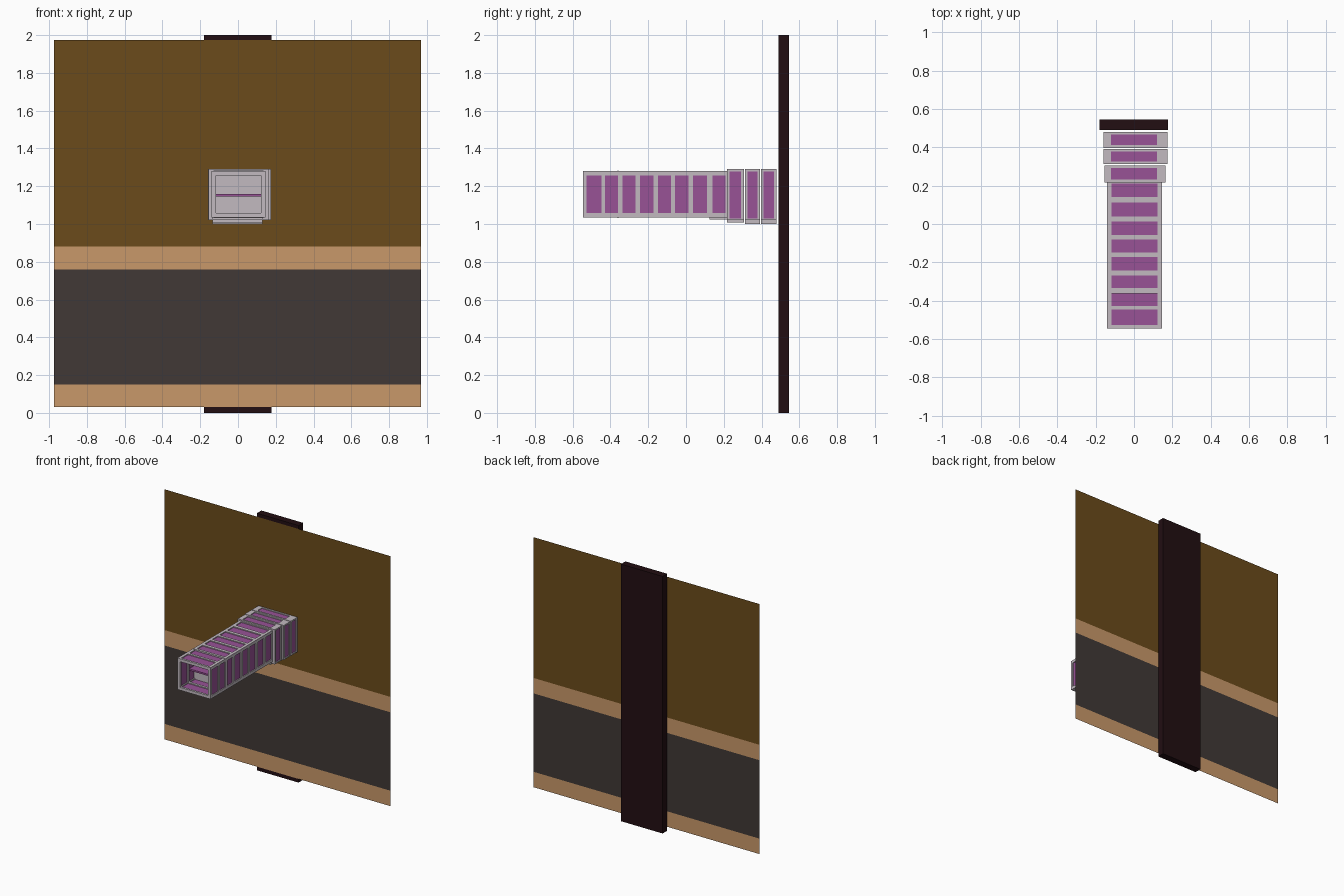
import bpy, bmesh
from mathutils import Matrix, Vector

if "Cube" in bpy.data.objects:
    bpy.data.objects.remove(bpy.data.objects["Cube"])


def material(name, rgb):
    m = bpy.data.materials.new(name)
    lin = [(c / 255 / 12.92) if c < 10 else ((c / 255 + 0.055) / 1.055) ** 2.4 for c in rgb]
    m.diffuse_color = (*lin, 1)
    m.use_nodes = True
    m.node_tree.nodes["Principled BSDF"].inputs["Base Color"].default_value = m.diffuse_color
    return m


purple = material("purple", (152, 82, 150))
pale = material("pale_grey", (194, 186, 192))
brown = material("brown", (107, 75, 27))
tan = material("tan", (201, 153, 106))
charcoal = material("charcoal", (65, 57, 54))
dark = material("dark_wood", (34, 14, 18))


def make(name, boxes, mat):
    """One object from a list of (x0, x1, y0, y1, z0, z1) boxes."""
    bm = bmesh.new()
    for x0, x1, y0, y1, z0, z1 in boxes:
        mtx = Matrix.Translation(((x0 + x1) / 2, (y0 + y1) / 2, (z0 + z1) / 2))
        size = Matrix.Diagonal((x1 - x0, y1 - y0, z1 - z0, 1))
        bmesh.ops.create_cube(bm, size=1, matrix=mtx @ size)
    me = bpy.data.meshes.new(name)
    bm.to_mesh(me)
    bm.free()
    me.materials.append(mat)
    ob = bpy.data.objects.new(name, me)
    bpy.context.collection.objects.link(ob)
    return ob


def ring(x0, x1, y0, y1, z0, z1, t):
    """Four bars round a rectangular opening along y."""
    return [(x0, x0 + t, y0, y1, z0, z1), (x1 - t, x1, y0, y1, z0, z1),
            (x0 + t, x1 - t, y0, y1, z0, z0 + t), (x0 + t, x1 - t, y0, y1, z1 - t, z1)]


def rails(x0, x1, y0, y1, z0, z1, t):
    """Four corner rails along y."""
    return [(x, x + t, y0, y1, z, z + t) for x in (x0, x1 - t) for z in (z0, z1 - t)]


# Back post
make("back_post", [(-0.18, 0.178, 0.49, 0.545, 0, 2)], dark)

# Thin wall sheet in coloured bands
levels = [0.03, 0.15, 0.76, 0.88, 1.975]
names = ["wall_skirting", "wall_lower_panel", "wall_rail", "wall_upper_panel"]
for i, mat in enumerate([tan, charcoal, tan, brown]):
    me = bpy.data.meshes.new(names[i])
    a, b = levels[i], levels[i + 1]
    me.from_pydata([(-0.975, 0.487, a), (0.97, 0.487, a), (0.97, 0.487, b), (-0.975, 0.487, b)],
                   [], [(0, 1, 2, 3)])
    me.materials.append(mat)
    bpy.context.collection.objects.link(bpy.data.objects.new(names[i], me))

# Long duct: panel bays separated by rings
X0, X1, Z0, Z1, T = -0.14, 0.145, 1.035, 1.28, 0.023
bays = [(-0.528, -0.447), (-0.428, -0.36), (-0.335, -0.268), (-0.243, -0.172),
        (-0.148, -0.08), (-0.058, 0.012), (0.038, 0.112), (0.14, 0.21)]
edges = [-0.545] + [y for bay in bays for y in bay] + [0.225]
frame = rails(X0, X1, -0.545, 0.225, Z0, Z1, T)
for a, b in zip(edges[::2], edges[1::2]):
    frame += ring(X0, X1, a, b, Z0, Z1, T)
make("duct_frame", frame, pale)

# Recessed panels on all four sides
d = 0.007
make("duct_panels", ring(X0 + d, X1 - d, -0.535, 0.22, Z0 + d, Z1 - d, 0.008), purple)

# Partition and shelf inside the front opening
make("duct_partition", [(X0 + 0.01, X1 - 0.01, -0.362, -0.357, Z0 - 0.002, Z1 + 0.004)], pale)
make("duct_shelf", [(-0.12, 0.122, -0.43, -0.362, 1.145, 1.158)], purple)
make("duct_under_plate", [(-0.135, 0.13, 0.125, 0.225, 1.024, 1.035)], pale)

# Three wider collars next to the wall
collars = [(-0.155, 0.165, 0.217, 0.306, 1.008), (-0.16, 0.175, 0.312, 0.392, 1.0),
           (-0.16, 0.175, 0.397, 0.48, 1.0)]
collar_frame, collar_panels, collar_plates = [], [], []
for x0, x1, y0, y1, zb in collars:
    r = 0.014
    for a, b in ((y0, y0 + r), (y1 - r, y1)):
        collar_frame += ring(x0, x1, a, b, 1.02, 1.29, 0.04)
    # corner rails, wide on top and bottom, slim on the sides
    for xa, xb in ((x0, -0.12), (0.12, x1)):
        collar_frame += [(xa, xb, y0 + r, y1 - r, 1.02, 1.03),
                         (xa, xb, y0 + r, y1 - r, 1.278, 1.29)]
    collar_panels += ring(x0 + 0.006, x1 - 0.006, y0 + 0.004, y1 - 0.004, 1.026, 1.284, 0.008)
    # bottom plate with a purple panel below
    collar_plates += ring(-0.135, 0.13, y0, y0 + r, zb, 1.026, 0.012)
    collar_plates += ring(-0.135, 0.13, y1 - r, y1, zb, 1.026, 0.012)
    collar_plates += [(-0.135, -0.12, y0 + r, y1 - r, zb, 1.026),
                      (0.12, 0.13, y0 + r, y1 - r, zb, 1.026)]
    collar_panels += [(-0.12, 0.12, y0 + r, y1 - r, zb + 0.006, 1.022)]
make("collar_frames", collar_frame, pale)
make("collar_panels", collar_panels, purple)
make("collar_bottom_plates", collar_plates, pale)
